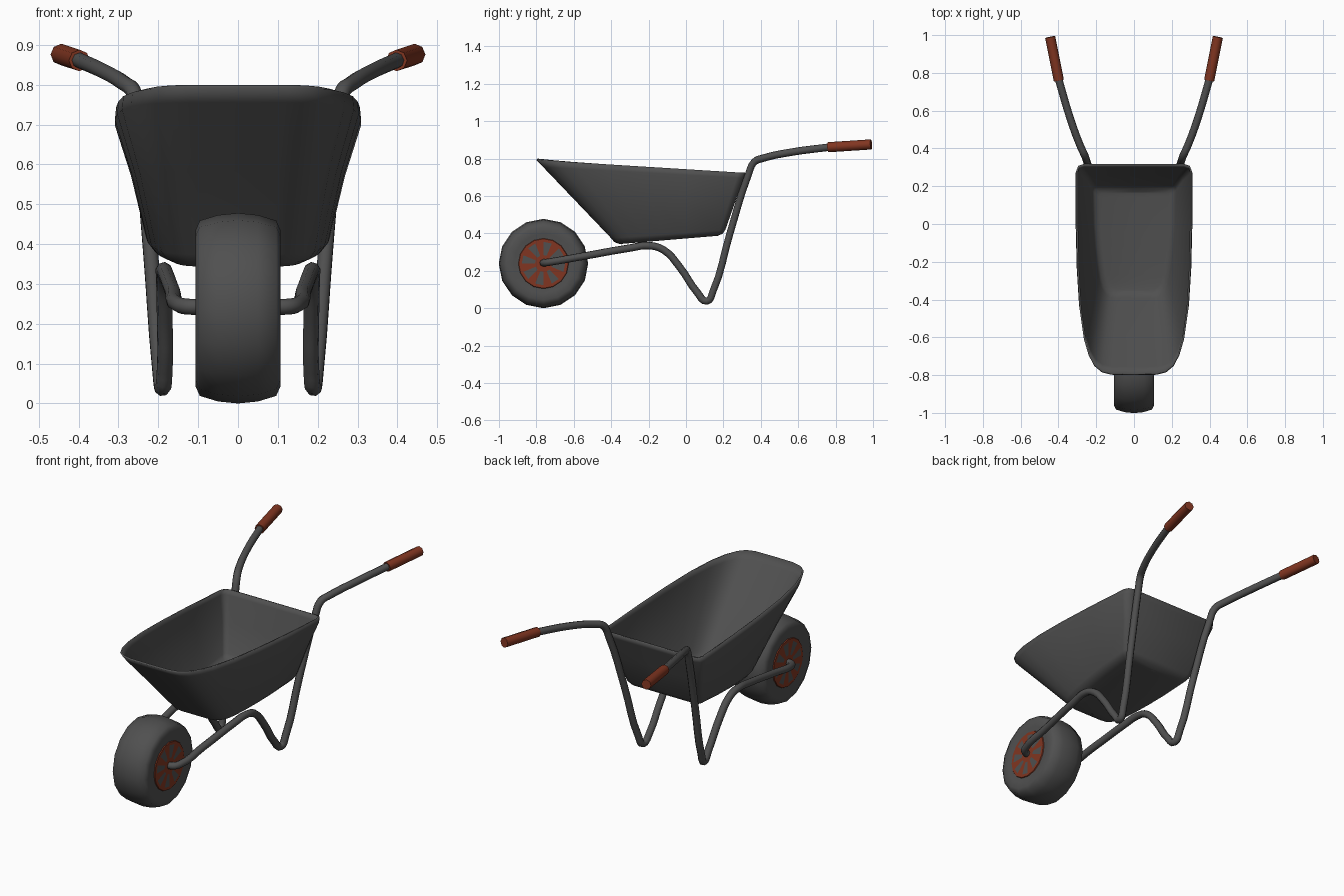
import bpy, bmesh, math
from mathutils import Vector

if "Cube" in bpy.data.objects:
    bpy.data.objects.remove(bpy.data.objects["Cube"])


def material(name, color):
    m = bpy.data.materials.new(name)
    m.diffuse_color = (*color, 1)
    m.use_nodes = True
    m.node_tree.nodes["Principled BSDF"].inputs["Base Color"].default_value = m.diffuse_color
    return m


GREY = material("dark grey", (0.08, 0.08, 0.08))
RUST = material("rust red", (0.22, 0.036, 0.015))


def mesh_object(name, bm, mats, angle=40):
    bmesh.ops.recalc_face_normals(bm, faces=bm.faces)
    me = bpy.data.meshes.new(name)
    bm.to_mesh(me)
    bm.free()
    for m in mats:
        me.materials.append(m)
    ob = bpy.data.objects.new(name, me)
    bpy.context.collection.objects.link(ob)
    select(ob)
    bpy.ops.object.shade_smooth_by_angle(angle=math.radians(angle))
    return ob


def select(ob):
    bpy.ops.object.select_all(action='DESELECT')
    ob.select_set(True)
    bpy.context.view_layer.objects.active = ob


def bridge(bm, a, b):
    n = len(a)
    return [bm.faces.new((a[i], a[(i + 1) % n], b[(i + 1) % n], b[i])) for i in range(n)]


def tube(name, pts, radius, mat, kind='BEZIER'):
    cu = bpy.data.curves.new(name, 'CURVE')
    cu.dimensions = '3D'
    cu.bevel_depth = radius
    cu.bevel_resolution = 2
    cu.resolution_u = 4
    cu.use_fill_caps = True
    sp = cu.splines.new(kind)
    if kind == 'BEZIER':
        sp.bezier_points.add(len(pts) - 1)
        for bp, p in zip(sp.bezier_points, pts):
            bp.co = p
            bp.handle_left_type = bp.handle_right_type = 'AUTO'
    else:
        sp.points.add(len(pts) - 1)
        for q, p in zip(sp.points, pts):
            q.co = (*p, 1)
    cu.materials.append(mat)
    ob = bpy.data.objects.new(name, cu)
    bpy.context.collection.objects.link(ob)
    select(ob)
    bpy.ops.object.convert(target='MESH')
    bpy.ops.object.shade_smooth_by_angle(angle=math.radians(50))


# Tray: lofted from a rim outline down to a smaller floor outline
RIM = [(0, -.80), (.12, -.798), (.17, -.785), (.21, -.752), (.24, -.695), (.265, -.61),
       (.288, -.45), (.30, -.25), (.306, 0), (.306, .28), (.295, .308), (.265, .318), (0, .318)]
FLOOR = [(0, -.40), (.09, -.40), (.13, -.395), (.158, -.375), (.178, -.345), (.192, -.30),
         (.205, -.22), (.217, -.12), (.226, 0), (.231, .18), (.225, .202), (.20, .21), (0, .21)]


def full_loop(half):
    return half + [(-x, y) for x, y in half[-2:0:-1]]


bm = bmesh.new()
rim = [Vector((x, y, .793 - .062 * (y + .8))) for x, y in full_loop(RIM)]
low = [Vector((x, y, .378 + .072 * (y + .35))) for x, y in full_loop(FLOOR)]
wall = [r.lerp(f, .5) for r, f in zip(rim, low)]
lip = [r.lerp(f, .09) for r, f in zip(rim, low)]
for v, r in zip(lip, rim):              # near-vertical lip along the sides
    v.x = r.x * 1.01
loops = [rim, lip, wall, low]
for kx, ky, dz in ((.93, .95, -.020), (.80, .86, -.031)):
    loops.append([Vector((v.x * kx, -.08 + (v.y + .08) * ky, v.z + dz)) for v in low])
rows = [[bm.verts.new(v) for v in lp] for lp in loops]
for a, b in zip(rows, rows[1:]):
    bridge(bm, a, b)
last = rows[-1]
n = len(last)
h = n // 2
for i in range(1, h - 1):               # floor strips between left and right
    bm.faces.new((last[i], last[i + 1], last[n - i - 1], last[n - i]))
bm.faces.new((last[0], last[1], last[n - 1]))
bm.faces.new((last[h - 1], last[h], last[h + 1]))
tray = mesh_object("tray", bm, [GREY], 60)
# make the open shell face outward before thickening it inward
if sum(p.normal.z for p in tray.data.polygons if abs(p.normal.z) > .9) > 0:
    tray.data.flip_normals()
sol = tray.modifiers.new("thickness", 'SOLIDIFY')
sol.thickness = .01
sol.offset = -1

# Wheel: tyre profile spun around the axle
CY, CZ, SEG = -.762, .239, 16


def ring(bm, x, r):
    return [bm.verts.new((x, CY + r * math.cos(2 * math.pi * i / SEG),
                          CZ + r * math.sin(2 * math.pi * i / SEG))) for i in range(SEG)]


half = [(.098, .11), (.105, .16), (.107, .195), (.096, .22), (.05, .234)]
profile = [(-x, r) for x, r in half] + [(0, .239)] + half[::-1]
bm = bmesh.new()
rings = [ring(bm, x, r) for x, r in profile]
for a, b in zip(rings, rings[1:]):
    bridge(bm, a, b)
bm.faces.new(rings[0])
bm.faces.new(rings[-1])
mesh_object("tyre", bm, [GREY], 60)

# Wheel rims: rust discs with alternating dark openings
for side, label in ((1, "right"), (-1, "left")):
    bm = bmesh.new()
    rr = [ring(bm, side * x, r) for x, r in
          ((.099, .136), (.106, .132), (.106, .116), (.106, .045))]
    bridge(bm, rr[0], rr[1])
    bridge(bm, rr[1], rr[2])
    for i, f in enumerate(bridge(bm, rr[2], rr[3])):
        f.material_index = i % 2
    bm.faces.new(rr[3])
    mesh_object("wheel_rim_" + label, bm, [RUST, GREY])

# Frame tubes (axle, leg and handle in one bend) and grips
PATH = [(.08, -.762, .243), (.125, -.758, .243), (.147, -.73, .247), (.163, -.55, .278),
        (.18, -.3, .322), (.187, -.2, .335), (.186, -.12, .312), (.184, -.03, .215),
        (.184, .06, .085), (.19, .112, .038), (.197, .144, .09), (.221, .235, .40),
        (.25, .332, .71), (.262, .365, .782), (.285, .415, .803), (.338, .56, .834), (.40, .77, .862)]
GRIP = [(.398, .76, .861), (.444, .99, .876)]
for side, label in ((1, "right"), (-1, "left")):
    tube("frame_" + label, [(side * x, y, z) for x, y, z in PATH], .02, GREY)
    tube("grip_" + label, [(side * x, y, z) for x, y, z in GRIP], .027, RUST, 'POLY')
